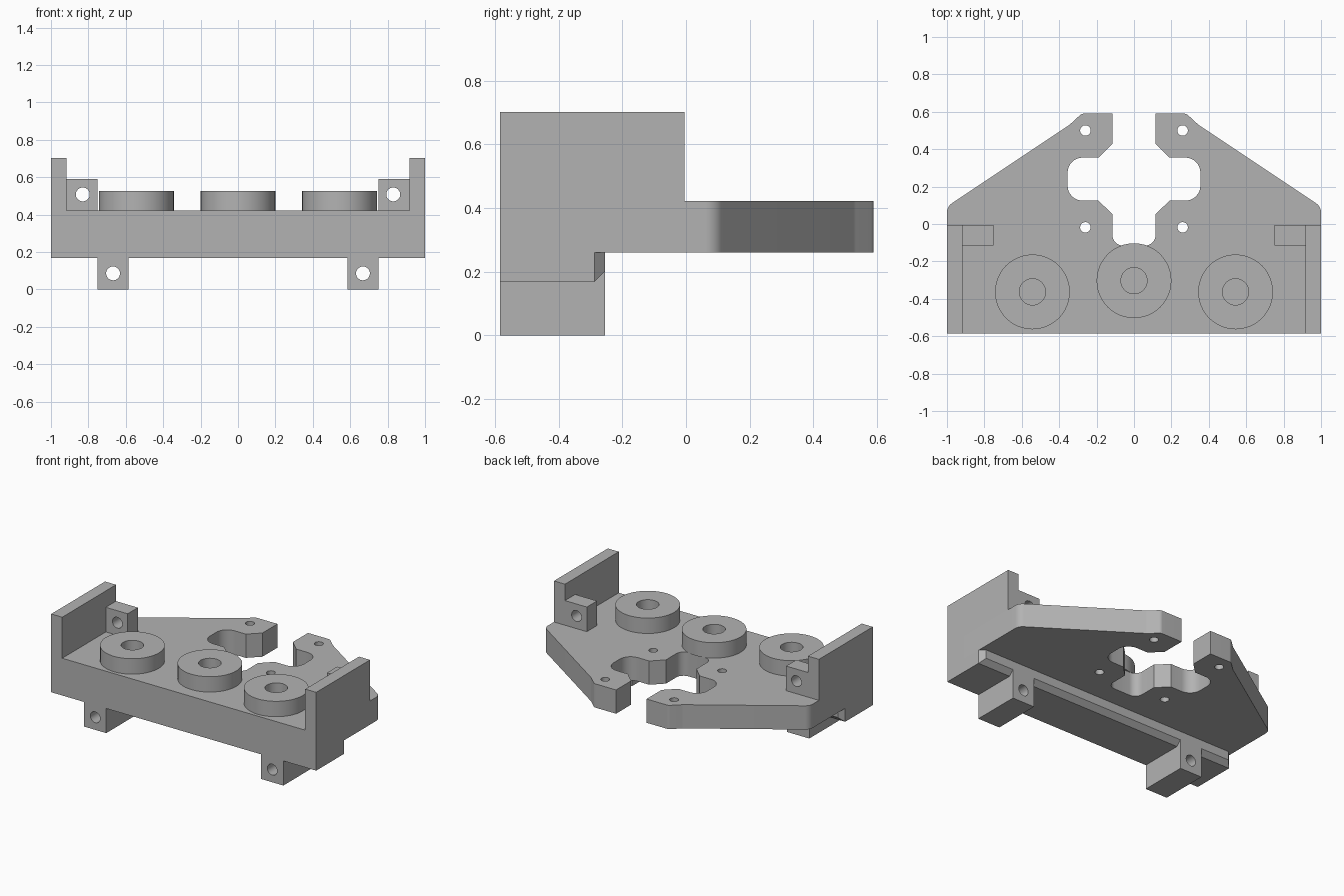
import bpy, bmesh, math
from mathutils import Vector, Matrix

if "Cube" in bpy.data.objects:
    bpy.data.objects.remove(bpy.data.objects["Cube"], do_unlink=True)

grey = bpy.data.materials.new("plain grey")
grey.use_nodes = True
grey.diffuse_color = (0.45, 0.45, 0.45, 1)
grey.node_tree.nodes["Principled BSDF"].inputs["Base Color"].default_value = grey.diffuse_color

FRONT, REAR, BAR_REAR = -0.585, -0.005, -0.255
BAR_Z, PLATE_Z, TOP_Z = 0.168, 0.26, 0.422


def make_object(name, bm):
    bmesh.ops.recalc_face_normals(bm, faces=bm.faces)
    mesh = bpy.data.meshes.new(name)
    bm.to_mesh(mesh)
    bm.free()
    mesh.materials.append(grey)
    obj = bpy.data.objects.new(name, mesh)
    bpy.context.collection.objects.link(obj)
    return obj


def extrude(points, direction):
    bm = bmesh.new()
    face = bm.faces.new([bm.verts.new(p) for p in points])
    ext = bmesh.ops.extrude_face_region(bm, geom=[face])
    verts = [v for v in ext["geom"] if isinstance(v, bmesh.types.BMVert)]
    bmesh.ops.translate(bm, vec=direction, verts=verts)
    return bm


def box(name, x0, x1, y0, y1, z0, z1):
    corners = [(x0, y0, z0), (x1, y0, z0), (x1, y1, z0), (x0, y1, z0)]
    return make_object(name, extrude(corners, (0, 0, z1 - z0)))


def cylinder(name, centre, radius, length, along_y=False):
    bm = bmesh.new()
    turn = Matrix.Rotation(math.pi / 2, 4, "X") if along_y else Matrix()
    bmesh.ops.create_cone(bm, cap_ends=True, segments=48, radius1=radius, radius2=radius,
                          depth=length, matrix=Matrix.Translation(centre) @ turn)
    return make_object(name, bm)


def drill(obj, centre, radius, length, along_y=False):
    cutter = cylinder("drill_cutter", centre, radius, length, along_y)
    mod = obj.modifiers.new("hole", "BOOLEAN")
    mod.operation, mod.solver, mod.object = "DIFFERENCE", "EXACT", cutter
    bpy.context.view_layer.objects.active = obj
    bpy.ops.object.modifier_apply(modifier=mod.name)
    bpy.data.objects.remove(cutter, do_unlink=True)


def smooth(obj):
    bpy.ops.object.select_all(action="DESELECT")
    obj.select_set(True)
    bpy.context.view_layer.objects.active = obj
    bpy.ops.object.shade_smooth_by_angle(angle=math.radians(25))


def rounded(corners, steps=8):
    """Replace each (x, y, radius) corner with an arc."""
    out = []
    for i, (x, y, r) in enumerate(corners):
        p = Vector((x, y))
        if r == 0:
            out.append(p)
            continue
        a = (Vector(corners[i - 1][:2]) - p).normalized()
        b = (Vector(corners[(i + 1) % len(corners)][:2]) - p).normalized()
        half = a.angle(b) / 2
        centre = p + (a + b).normalized() * r / math.sin(half)
        start = p + a * r / math.tan(half) - centre
        sweep = start.angle_signed(p + b * r / math.tan(half) - centre)
        for s in range(steps + 1):
            out.append(centre + Matrix.Rotation(-sweep * s / steps, 2) @ start)
    return out


# Plate with sloped sides and an open keyhole slot
half = [(1, FRONT, 0), (1, 0.093, 0.06), (0.345, 0.53, 0.08), (0.28, 0.59, 0.03),
        (0.115, 0.59, 0), (0.115, 0.428, 0), (0.19, 0.355, 0), (0.355, 0.355, 0.08),
        (0.355, 0.125, 0.08), (0.19, 0.125, 0), (0.115, 0.052, 0), (0.115, -0.115, 0.055)]
outline = rounded(half + [(-x, y, r) for x, y, r in reversed(half)])
plate = make_object("plate", extrude([(p.x, p.y, PLATE_Z) for p in outline],
                                     (0, 0, TOP_Z - PLATE_Z)))
for x in (-0.26, 0.26):
    for y in (-0.018, 0.5):
        drill(plate, (x, y, 0.34), 0.028, 0.4)

# Round bosses with blind sockets sunk into the plate
for name, x, y in (("right_boss", -0.543, -0.363), ("centre_boss", 0, -0.303),
                   ("left_boss", 0.543, -0.363)):
    boss = cylinder(name, (x, y, (TOP_Z + 0.527) / 2), 0.2, 0.527 - TOP_Z)
    for part in (boss, plate):
        drill(part, (x, y, 0.45), 0.07, 0.3)
    smooth(boss)
smooth(plate)

# Front bar with chamfered rear edges
c = 0.033
section = [(FRONT, BAR_Z), (BAR_REAR - c, BAR_Z), (BAR_REAR, BAR_Z + c),
           (BAR_REAR, PLATE_Z), (FRONT, PLATE_Z)]
bm = extrude([(-1, y, z) for y, z in section], (2, 0, 0))
for side in (-1, 1):
    bmesh.ops.bisect_plane(bm, geom=bm.verts[:] + bm.edges[:] + bm.faces[:],
                           plane_co=(side, BAR_REAR - c, 0), plane_no=(side, 1, 0),
                           clear_outer=True)
    bmesh.ops.holes_fill(bm, edges=[e for e in bm.edges if e.is_boundary])
make_object("front_bar", bm)

# Side walls, upper lugs and lower feet on both sides
for side, label in ((-1, "right"), (1, "left")):
    def pair(a, b):
        return sorted((side * a, side * b))

    box(label + "_wall", *pair(0.917, 1), FRONT, REAR, TOP_Z, 0.702)
    lug = box(label + "_lug", *pair(0.752, 0.917), -0.115, REAR, TOP_Z, 0.59)
    drill(lug, (side * 0.83, -0.06, 0.508), 0.037, 0.4, True)
    smooth(lug)
    foot = box(label + "_foot", *pair(0.585, 0.752), FRONT, BAR_REAR, 0, PLATE_Z)
    drill(foot, (side * 0.668, -0.42, 0.086), 0.037, 0.8, True)
    smooth(foot)
